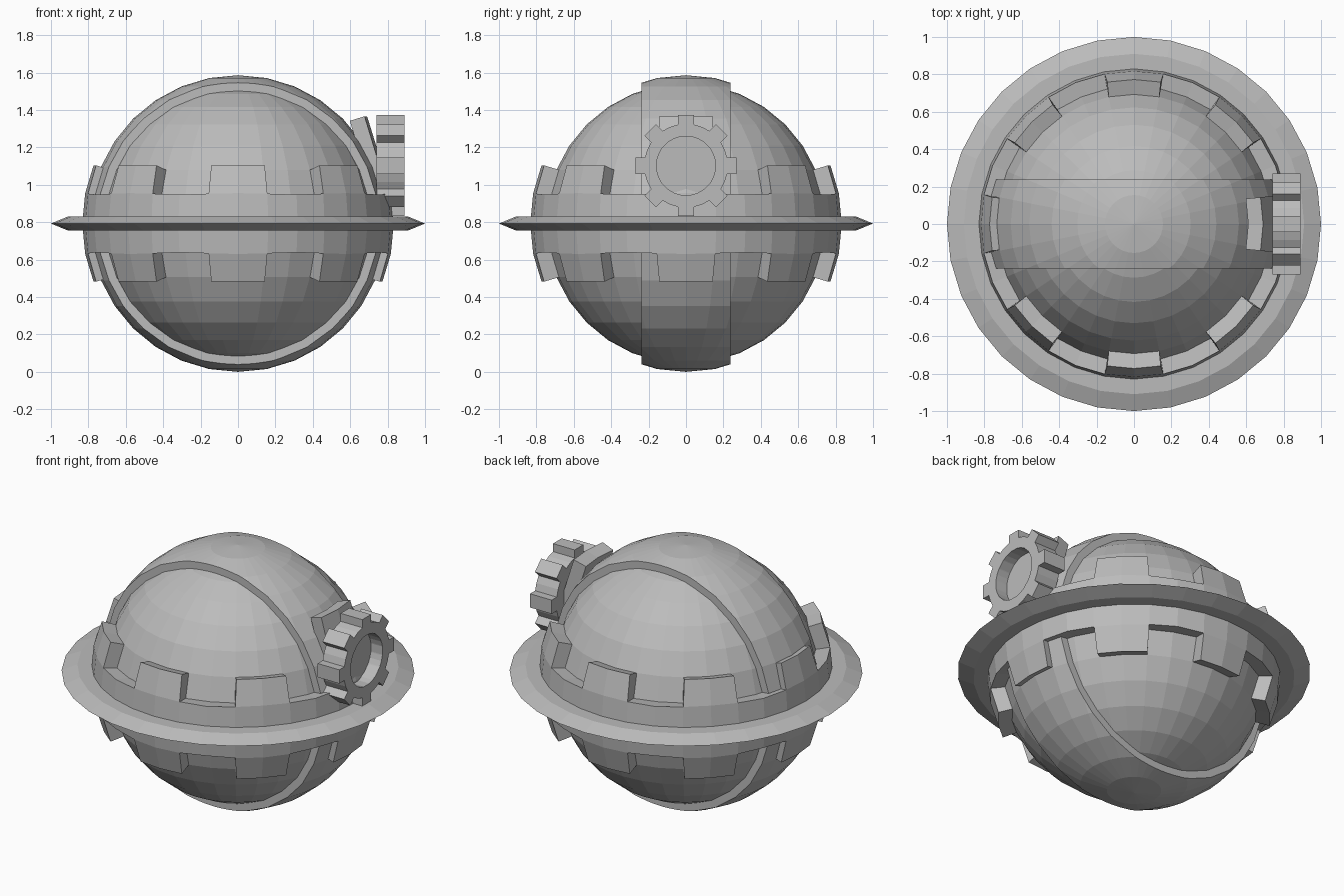
import bpy, bmesh, math
from math import sin, cos, radians
from mathutils import Vector

if "Cube" in bpy.data.objects:
    bpy.data.objects.remove(bpy.data.objects["Cube"])

CZ = 0.793          # centre height of the globe
STEP = radians(11.25)

grey = bpy.data.materials.new("plain_grey")
grey.diffuse_color = (0.5, 0.5, 0.5, 1)
grey.use_nodes = True
grey.node_tree.nodes["Principled BSDF"].inputs["Base Color"].default_value = grey.diffuse_color


def finish(bm, name):
    bmesh.ops.recalc_face_normals(bm, faces=bm.faces[:])
    me = bpy.data.meshes.new(name)
    bm.to_mesh(me)
    bm.free()
    me.materials.append(grey)
    ob = bpy.data.objects.new(name, me)
    ob.location.z = CZ
    bpy.context.collection.objects.link(ob)
    return ob


def bridge(bm, a, b):
    n = len(a)
    for i in range(n):
        j = (i + 1) % n
        bm.faces.new((a[i], a[j], b[j], b[i]))


# globe
bm = bmesh.new()
bmesh.ops.create_uvsphere(bm, u_segments=32, v_segments=16, radius=0.75)
finish(bm, "globe")

# raised band running over the poles: slightly larger sphere trimmed to a slab
bm = bmesh.new()
bmesh.ops.create_uvsphere(bm, u_segments=32, v_segments=16, radius=0.793)
for s in (-1, 1):
    cut = bmesh.ops.bisect_plane(bm, geom=bm.verts[:] + bm.edges[:] + bm.faces[:],
                                 plane_co=(0, s * 0.237, 0), plane_no=(0, s, 0),
                                 clear_outer=True)
    edges = [e for e in cut["geom_cut"] if isinstance(e, bmesh.types.BMEdge)]
    bmesh.ops.holes_fill(bm, edges=edges, sides=0)
finish(bm, "polar_band")

# toothed collar round the equator, one tooth stretched up as a bracket
bm = bmesh.new()
rows = []
for j in range(-2, 3):
    lat = j * STEP
    rows.append([bm.verts.new((0.75 * cos(lat) * cos(i * STEP),
                               0.75 * cos(lat) * sin(i * STEP),
                               0.75 * sin(lat))) for i in range(32)])
for j in range(4):
    for i in range(32):
        if j in (1, 2) or i % 4 in (0, 3):
            k = (i + 1) % 32
            bm.faces.new((rows[j][i], rows[j][k], rows[j + 1][k], rows[j + 1][i]))
for i in (31, 0, 1):
    rows[4][i].co += Vector((-0.082, 0, 0.262))
bmesh.ops.delete(bm, geom=[v for v in bm.verts if not v.link_faces], context='VERTS')
bm.normal_update()
collar = finish(bm, "toothed_collar")
if sum(p.normal.dot(p.center) for p in collar.data.polygons) < 0:
    collar.data.flip_normals()
mod = collar.modifiers.new("thickness", 'SOLIDIFY')
mod.thickness = 0.083
mod.offset = 1

# flat outer ring with a knife edge
bm = bmesh.new()
loops = []
for r, z in ((0.78, 0.037), (0.91, 0.037), (1.0, 0.0), (0.91, -0.037), (0.78, -0.037)):
    loops.append([bm.verts.new((r * cos(i * STEP), r * sin(i * STEP), z)) for i in range(32)])
for i in range(5):
    bridge(bm, loops[i], loops[(i + 1) % 5])
finish(bm, "outer_ring")

# gear wheel on the right side with a recessed hub
TEETH, R_IN, R_OUT, HALF = 8, 0.22, 0.27, 0.043
outline = []
for t in range(TEETH):
    a = 2 * math.pi * t / TEETH
    for r, w in ((R_IN, -HALF), (R_OUT, -HALF), (R_OUT, HALF), (R_IN, HALF)):
        outline.append((r * cos(a) - w * sin(a), r * sin(a) + w * cos(a)))
    m = a + math.pi / TEETH
    outline.append((0.224 * cos(m), 0.224 * sin(m)))
hole = [tuple(Vector(p).normalized() * 0.158) for p in outline]
GZ = 1.102 - CZ
bm = bmesh.new()
back, front, rim, floor = [
    [bm.verts.new((x, y, z + GZ)) for y, z in pts]
    for x, pts in ((0.74, outline), (0.89, outline), (0.89, hole), (0.81, hole))]
bridge(bm, back, front)
bridge(bm, front, rim)
bridge(bm, rim, floor)
bm.faces.new(back)
bm.faces.new(floor)
finish(bm, "gear_wheel")
